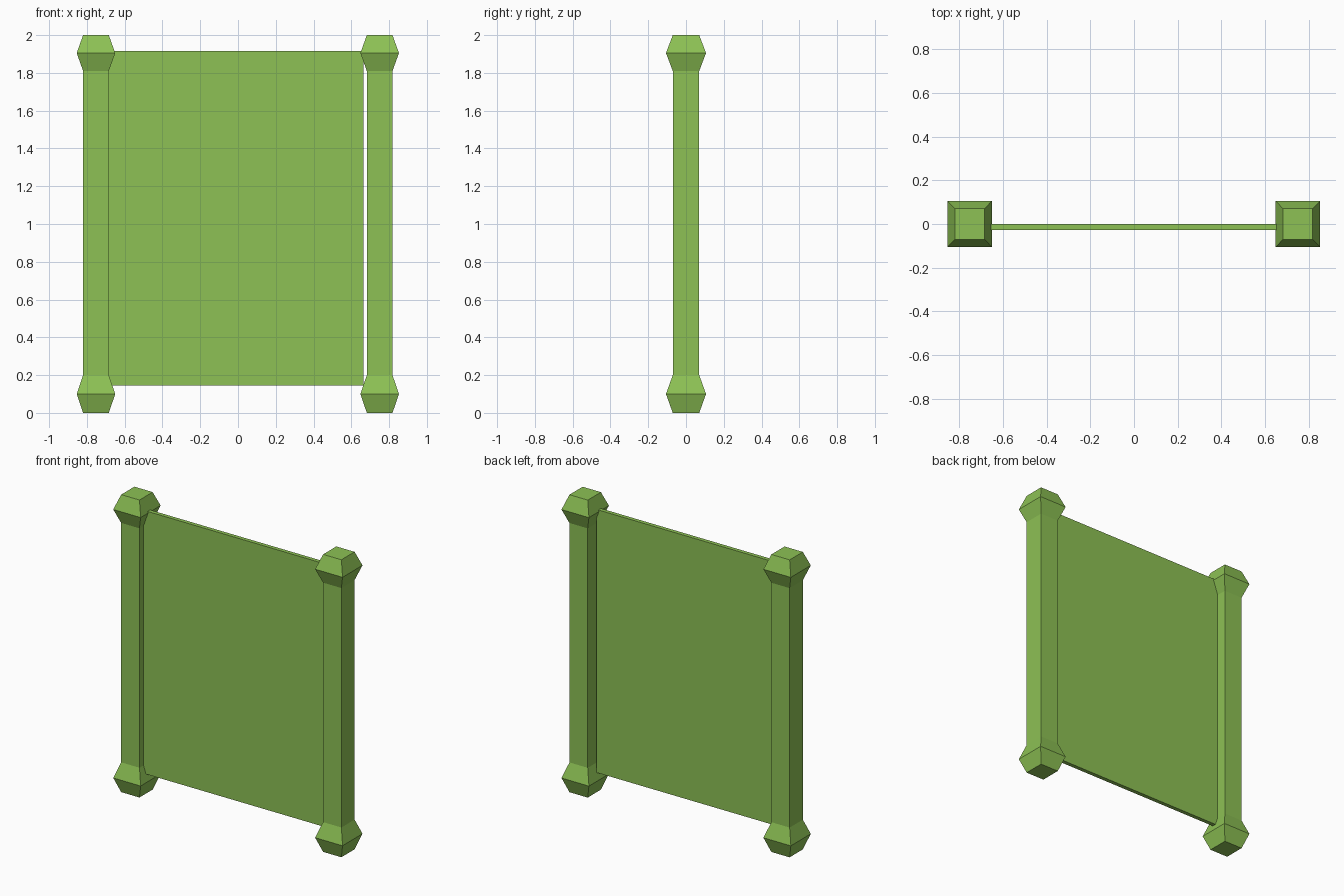
import bpy, bmesh

if "Cube" in bpy.data.objects:
    bpy.data.objects.remove(bpy.data.objects["Cube"])

green = bpy.data.materials.new("leaf green")
green.diffuse_color = (0.266, 0.533, 0.089, 1)
green.use_nodes = True
green.node_tree.nodes["Principled BSDF"].inputs["Base Color"].default_value = green.diffuse_color


def finish(name, bm):
    bmesh.ops.recalc_face_normals(bm, faces=bm.faces)
    mesh = bpy.data.meshes.new(name)
    bm.to_mesh(mesh)
    bm.free()
    mesh.materials.append(green)
    bpy.context.collection.objects.link(bpy.data.objects.new(name, mesh))


def post(name, cx):
    # square post lofted through rings of (height, half width, half depth)
    thin, wide = (0.068, 0.07), (0.102, 0.106)
    rings = [(0, thin), (0.10, wide), (0.20, thin),
             (1.81, thin), (1.905, wide), (2.0, thin)]
    bm = bmesh.new()
    loops = [[bm.verts.new((cx + sx * w, sy * d, z))
              for sx, sy in ((-1, -1), (1, -1), (1, 1), (-1, 1))]
             for z, (w, d) in rings]
    for a, b in zip(loops, loops[1:]):
        for i in range(4):
            j = (i + 1) % 4
            bm.faces.new((a[i], a[j], b[j], b[i]))
    bm.faces.new(loops[0])
    bm.faces.new(loops[-1])
    finish(name, bm)


# two posts with flared ends
post("left_post", -0.752)
post("right_post", 0.750)

# thin panel, leaving a narrow gap at the right post
x0, x1, y0, y1, z0, z1 = -0.69, 0.664, -0.027, 0.0, 0.146, 1.915
bm = bmesh.new()
bmesh.ops.create_cube(bm, size=1)
bmesh.ops.scale(bm, vec=(x1 - x0, y1 - y0, z1 - z0), verts=bm.verts)
bmesh.ops.translate(bm, vec=((x0 + x1) / 2, (y0 + y1) / 2, (z0 + z1) / 2), verts=bm.verts)
finish("panel", bm)
